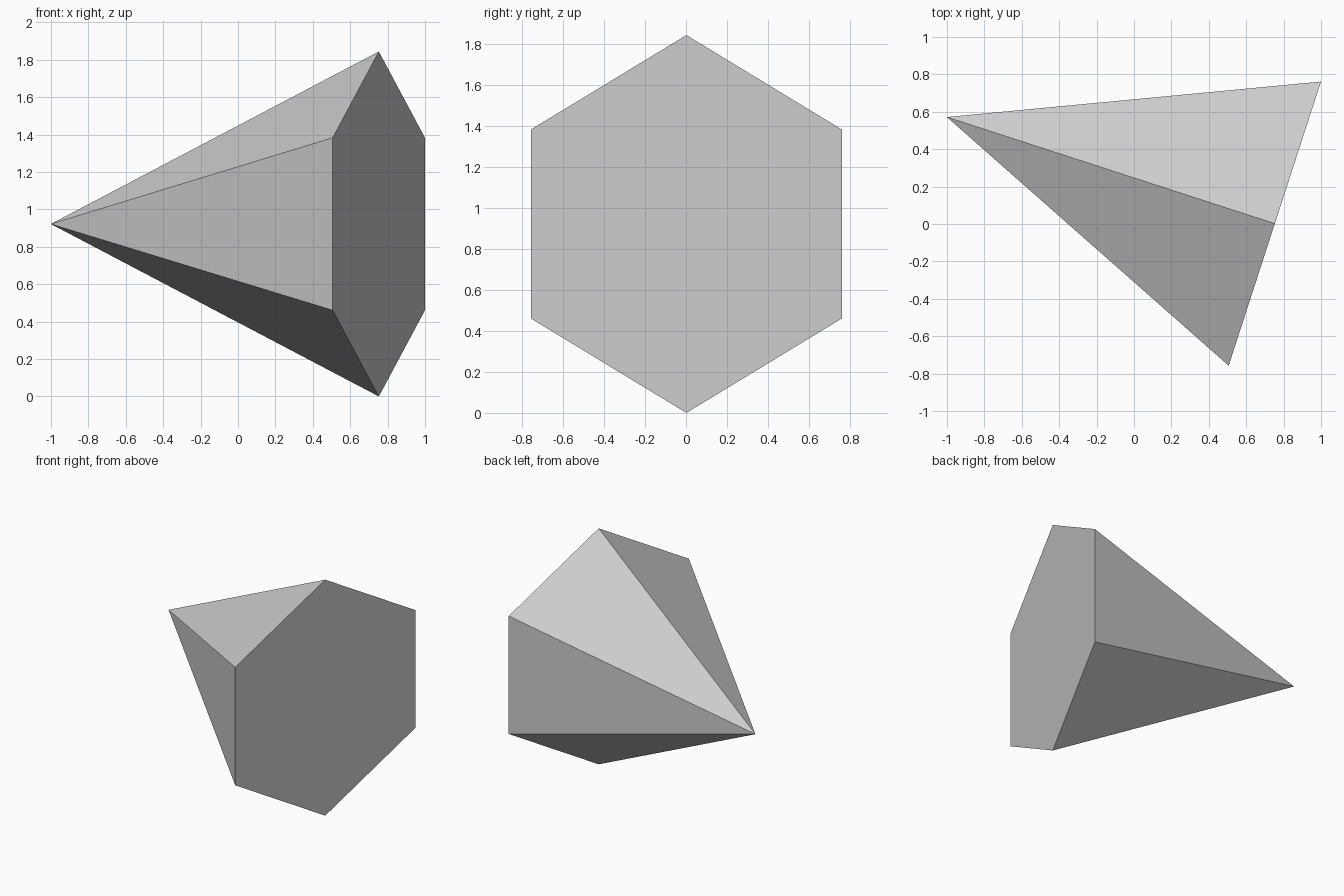
import bpy
import bmesh
import math
from mathutils import Matrix, Vector

if "Cube" in bpy.data.objects:
    bpy.data.objects.remove(bpy.data.objects["Cube"])

RADIUS = 0.922
DEPTH = 2 * RADIUS
TURN = math.radians(18)

# Axis points from the hexagonal base to the tip, turned off the x axis
axis = Vector((-math.cos(TURN), math.sin(TURN), 0))
up = Vector((0, 0, 1))
side = up.cross(axis)
base_centre = Vector((0.753, 0.002, RADIUS))
place = Matrix((side, up, axis)).transposed().to_4x4()
place.translation = base_centre + axis * DEPTH / 2

# Six-sided pyramid lying on its side, one base corner down
bm = bmesh.new()
bmesh.ops.create_cone(bm, cap_ends=True, segments=6,
                      radius1=RADIUS, radius2=0, depth=DEPTH, matrix=place)
bmesh.ops.remove_doubles(bm, verts=bm.verts, dist=0.001)
bmesh.ops.recalc_face_normals(bm, faces=bm.faces)
mesh = bpy.data.meshes.new("hexagonal_pyramid")
bm.to_mesh(mesh)
bm.free()

# Plain grey finish
grey = bpy.data.materials.new("light_grey")
grey.diffuse_color = (0.6, 0.6, 0.6, 1)
grey.use_nodes = True
grey.node_tree.nodes["Principled BSDF"].inputs["Base Color"].default_value = grey.diffuse_color
mesh.materials.append(grey)

pyramid = bpy.data.objects.new("hexagonal_pyramid", mesh)
bpy.context.collection.objects.link(pyramid)
